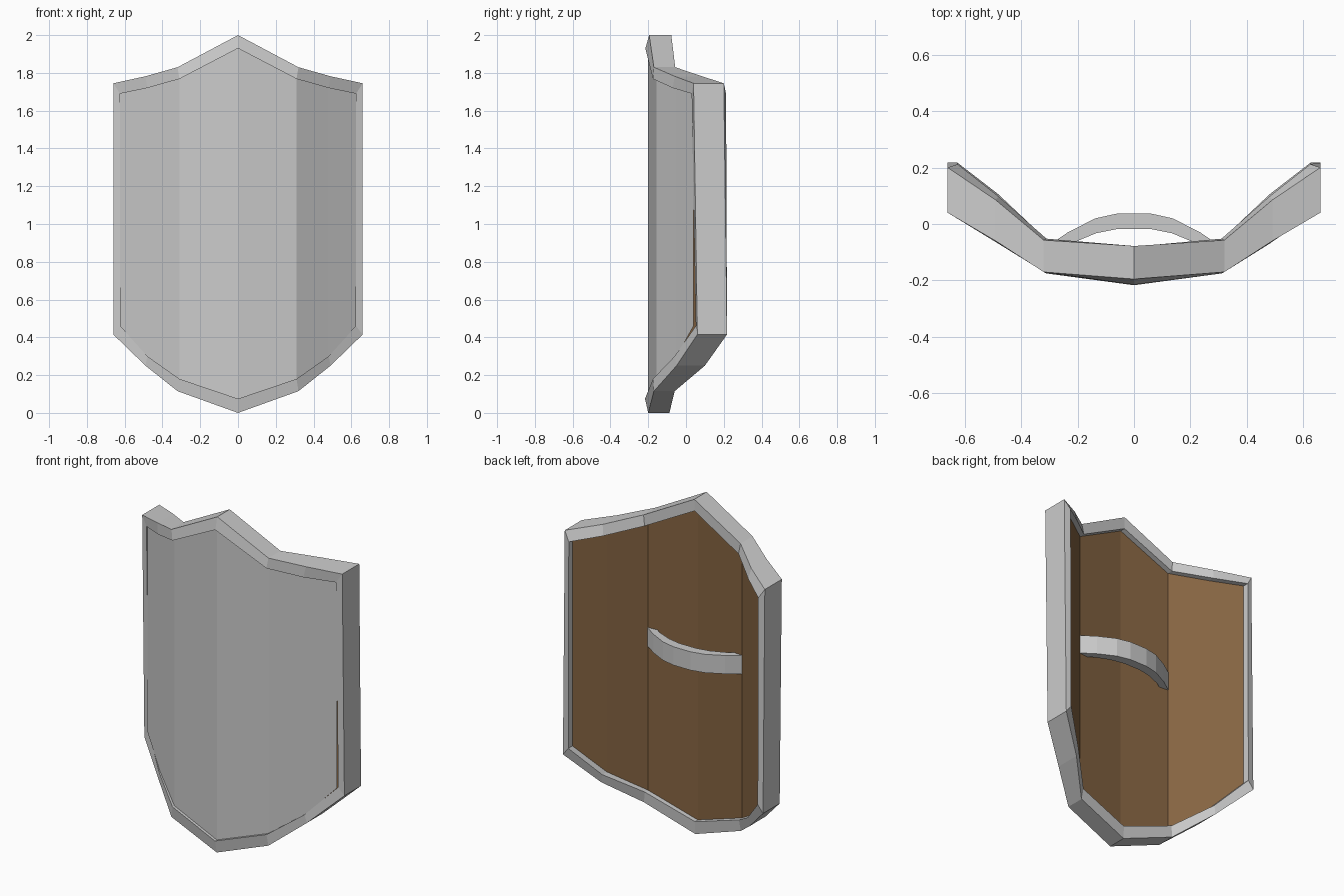
import bpy

if "Cube" in bpy.data.objects:
    bpy.data.objects.remove(bpy.data.objects["Cube"])

# Half profiles from top centre round to bottom centre: (x, y, z)
OUT_FRONT = [(0, -.195, 2), (.32, -.17, 1.83), (.49, -.06, 1.782), (.66, .04, 1.745),
             (.66, .06, .415), (.49, -.05, .25), (.32, -.17, .115), (0, -.2, 0)]
IN_XZ = [(0, 1.93), (.31, 1.768), (.48, 1.72), (.625, 1.69),
         (.625, .46), (.48, .3), (.31, .18), (0, .075)]
OUT_BACK_Y = [-.078, -.057, .085, .2, .217, .1, -.06, -.088]
IN_FRONT_Y = [-.215, -.175, -.07, .03, .052, -.06, -.175, -.217]
IN_BACK_Y = [-.08, -.052, .098, .212, .217, .105, -.055, -.085]
PLATE_Y = [-.2, -.157, -.05, .04]
WOOD_Y = [-.112, -.085, .062, .178]


def make(name, verts, faces, color=None):
    mesh = bpy.data.meshes.new(name)
    mesh.from_pydata(verts, [], faces)
    mesh.update()
    obj = bpy.data.objects.new(name, mesh)
    bpy.context.collection.objects.link(obj)
    if color:
        mat = bpy.data.materials.new(name + "_material")
        mat.diffuse_color = color
        mat.use_nodes = True
        mat.node_tree.nodes["Principled BSDF"].inputs["Base Color"].default_value = mat.diffuse_color
        mesh.materials.append(mat)
    return obj


def full_ring(half):
    return half + [(-x, y, z) for x, y, z in half[-2:0:-1]]


def with_y(ys):
    return [(x, y, z) for (x, z), y in zip(IN_XZ, ys)]


# Metal rim: four rings joined into a closed band, with inner walls
rings = [full_ring(OUT_FRONT), full_ring(with_y(IN_FRONT_Y)),
         full_ring(with_y(IN_BACK_Y)),
         full_ring([(x, y, z) for (x, _, z), y in zip(OUT_FRONT, OUT_BACK_Y)])]
n = len(rings[0])
faces = []
for r in range(4):
    s = (r + 1) % 4
    for i in range(n):
        j = (i + 1) % n
        faces.append((r * n + i, s * n + i, s * n + j, r * n + j))
rim = make("rim", sum(rings, []), faces)


# Folded sheets filling the rim: metal in front, wood behind
def sheet(name, ys, facing_back, color=None):
    half = with_y(ys + ys[::-1])
    verts = full_ring(half)
    faces = []
    for k in range(3):
        faces.append((k, 7 - k, 6 - k, k + 1))
        a, b = (n - k) % n, n - k - 1
        faces.append((a, b, 8 + k, 7 + k))
    out = []
    for f in faces:
        p, q, r = [verts[i] for i in f[:3]]
        ny = (q[2] - p[2]) * (r[0] - p[0]) - (q[0] - p[0]) * (r[2] - p[2])
        out.append(f if (ny > 0) == facing_back else f[::-1])
    return make(name, verts, out, color)


sheet("front_plate", PLATE_Y, False)
sheet("wood_backing", WOOD_Y, True, (.24, .13, .055, 1))

# Curved grip across the back
outer = [(.315, -.085), (.235, -.03), (.137, .02), (.055, .038)]
inner = [(.28, -.11), (.22, -.068), (.135, -.033), (.055, -.017)]
outer += [(-x, y) for x, y in outer[::-1]]
inner += [(-x, y) for x, y in inner[::-1]]
verts, faces = [], []
for (ox, oy), (ix, iy) in zip(outer, inner):
    verts += [(ox, oy, 1.04), (ox, oy, 1.15), (ix, iy, 1.15), (ix, iy, 1.04)]
for i in range(len(outer) - 1):
    for k in range(4):
        a, b = 4 * i + k, 4 * i + (k + 1) % 4
        faces.append((a, a + 4, b + 4, b))
faces += [(0, 1, 2, 3), tuple(range(len(verts) - 1, len(verts) - 5, -1))]
handle = make("handle", verts, faces)

# Consistent outward normals on the closed parts
import bmesh
for obj in (rim, handle):
    bm = bmesh.new()
    bm.from_mesh(obj.data)
    bmesh.ops.recalc_face_normals(bm, faces=bm.faces)
    bm.to_mesh(obj.data)
    bm.free()
